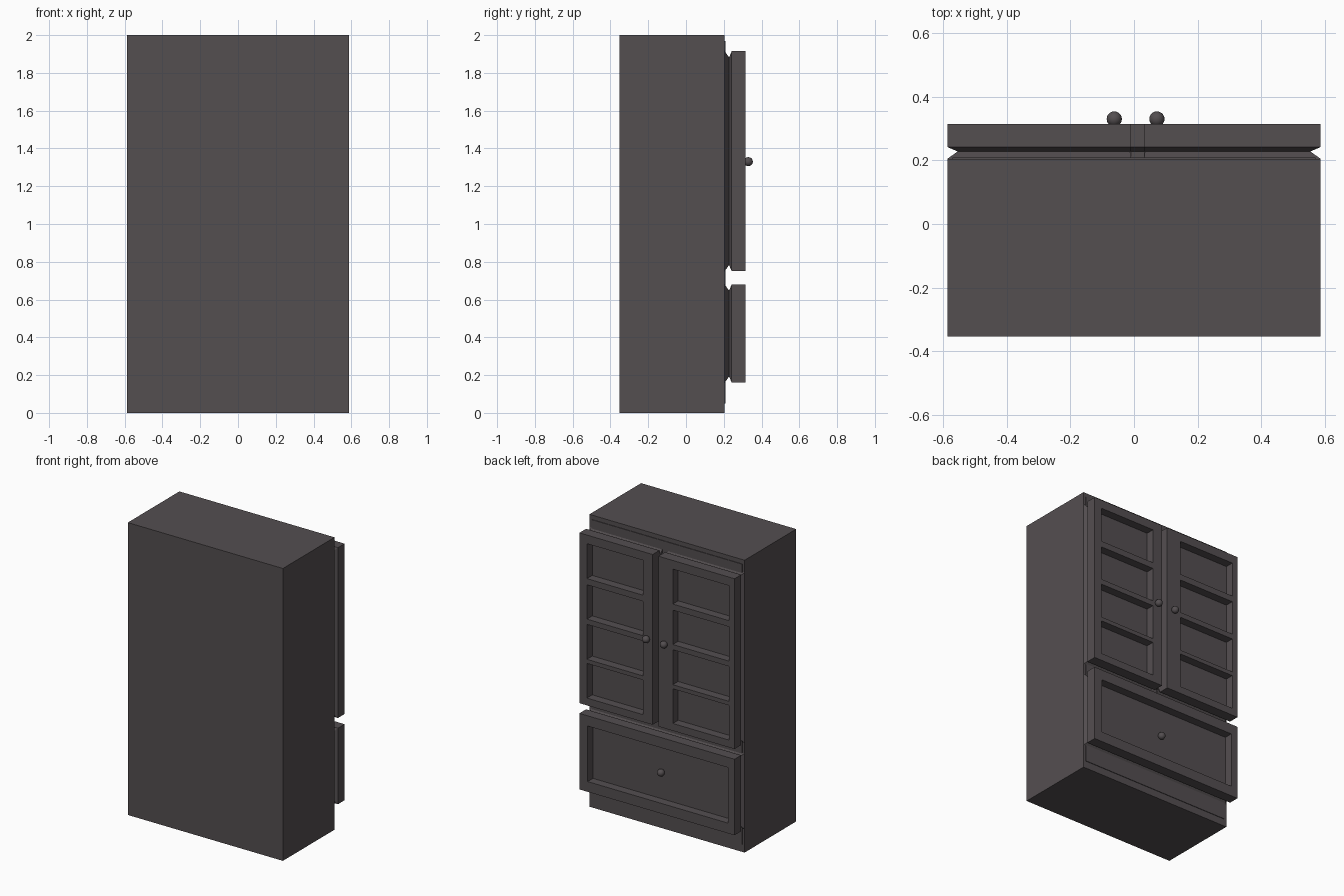
import bpy, bmesh
from mathutils import Vector

cube = bpy.data.objects.get("Cube")
if cube:
    bpy.data.objects.remove(cube, do_unlink=True)

# Single dark wood colour
paint = bpy.data.materials.new("dark_grey_wood")
paint.use_nodes = True
colour = (0.088, 0.077, 0.081, 1)
paint.diffuse_color = colour
bsdf = next(n for n in paint.node_tree.nodes if n.type == 'BSDF_PRINCIPLED')
bsdf.inputs["Base Color"].default_value = colour
bsdf.inputs["Roughness"].default_value = 0.8

BODY_Y, NECK_Y, SLAB_Y, FRONT_Y = 0.205, 0.228, 0.242, 0.314
NECK_INSET, RECESS = 0.033, 0.058


def finish(bm, name):
    bmesh.ops.recalc_face_normals(bm, faces=bm.faces)
    mesh = bpy.data.meshes.new(name)
    bm.to_mesh(mesh)
    bm.free()
    mesh.materials.append(paint)
    obj = bpy.data.objects.new(name, mesh)
    bpy.context.collection.objects.link(obj)
    return obj


def box(name, low, high):
    bm = bmesh.new()
    bmesh.ops.create_cube(bm, size=1)
    low, high = Vector(low), Vector(high)
    for v in bm.verts:
        v.co = (low + high) / 2 + v.co * (high - low)
    return finish(bm, name)


def clamp(value, low, high):
    return max(low, min(high, value))


def panelled_front(name, xs, zs, inset_left, inset_right):
    """Slab with recessed panels and a pinched neck joining it to the carcass.
    Odd rows of the middle column are recessed."""
    bm = bmesh.new()
    grid = [[bm.verts.new((x, FRONT_Y, z)) for z in zs] for x in xs]
    panels = []
    for i in range(len(xs) - 1):
        for k in range(len(zs) - 1):
            f = bm.faces.new((grid[i][k], grid[i][k + 1],
                              grid[i + 1][k + 1], grid[i + 1][k]))
            if i == 1 and k % 2:
                panels.append(f)
    rim = [e for e in bm.edges if e.is_boundary]

    # Recessed panels
    sunk = bmesh.ops.extrude_discrete_faces(bm, faces=panels)["faces"]
    for f in sunk:
        for v in f.verts:
            v.co.y -= RECESS

    # Slab edge, pinched neck, then flare back to the carcass
    for y, pinch in ((SLAB_Y, 0), (NECK_Y, NECK_INSET), (BODY_Y, 0)):
        new = bmesh.ops.extrude_edge_only(bm, edges=rim)["geom"]
        rim = [g for g in new if isinstance(g, bmesh.types.BMEdge)
               and g.is_boundary]
        for v in {v for e in rim for v in e.verts}:
            x, z = v.co.x, v.co.z
            if pinch:
                x = clamp(x, xs[0] + inset_left, xs[-1] - inset_right)
                z = clamp(z, zs[0] + pinch, zs[-1] - pinch)
            else:
                # Restore the full outline on pinched corners and edges
                if abs(x - xs[0] - inset_left) < 1e-4:
                    x = xs[0]
                if abs(x - xs[-1] + inset_right) < 1e-4:
                    x = xs[-1]
                if abs(z - zs[0] - NECK_INSET) < 1e-4:
                    z = zs[0]
                if abs(z - zs[-1] + NECK_INSET) < 1e-4:
                    z = zs[-1]
            v.co = (x, y, z)
    bmesh.ops.edgeloop_fill(bm, edges=rim)
    return finish(bm, name)


def knob(name, location):
    bm = bmesh.new()
    bmesh.ops.create_uvsphere(bm, u_segments=20, v_segments=12, radius=0.024)
    bmesh.ops.translate(bm, verts=bm.verts, vec=location)
    for f in bm.faces:
        f.smooth = True
    return finish(bm, name)


# Carcass with a barely raised face behind the doors
box("carcass", (-0.587, -0.353, 0), (0.587, BODY_Y, 2))
box("carcass_face", (-0.57, BODY_Y - 0.02, 0.05), (0.57, BODY_Y + 0.004, 1.97))
box("centre_stile", (-0.015, BODY_Y, 0.78), (0.038, NECK_Y, 1.885))

# Doors: four recessed panels each
door_rows = [0.75, 0.80, 1.037, 1.065, 1.304, 1.34, 1.575, 1.617, 1.856, 1.915]
panelled_front("right_door", [-0.587, -0.545, -0.12, -0.01], door_rows,
               NECK_INSET, 0)
panelled_front("left_door", [0.033, 0.107, 0.53, 0.587], door_rows,
               0, NECK_INSET)

# Drawer: one wide recessed panel
panelled_front("drawer", [-0.587, -0.537, 0.525, 0.587],
               [0.16, 0.23, 0.61, 0.68], NECK_INSET, NECK_INSET)

# Round pulls
knob("right_door_knob", (-0.062, 0.33, 1.33))
knob("left_door_knob", (0.072, 0.33, 1.33))
knob("drawer_knob", (0, 0.272, 0.415))
